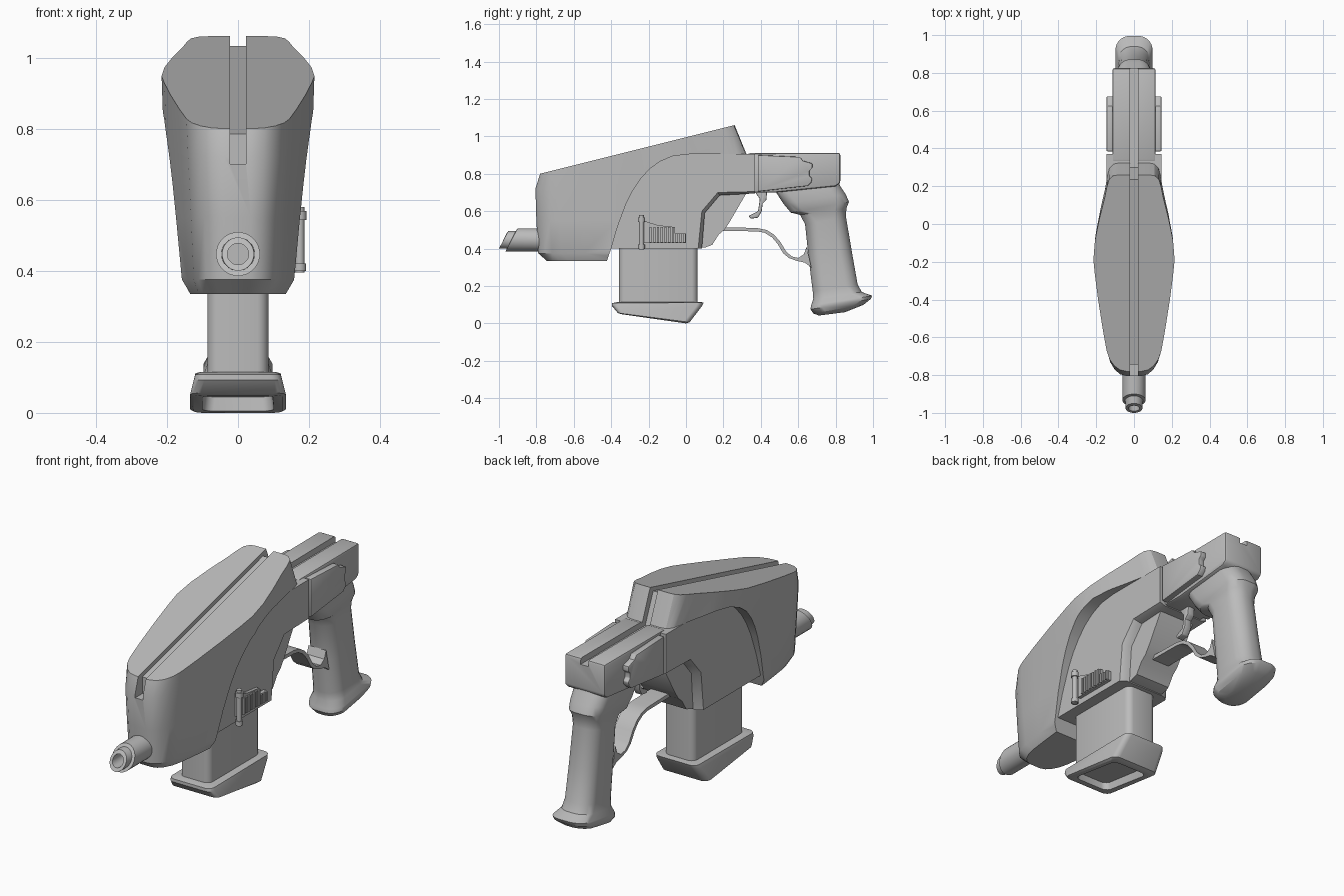
import bpy, bmesh, math
from mathutils import Vector

grey = bpy.data.materials.new("matte grey")
grey.diffuse_color = (0.5, 0.5, 0.5, 1)


def finish(name, bm, bevel=0.0, cutters=()):
    """Turn a bmesh into a shaded object, with optional cuts and edge bevel."""
    bmesh.ops.recalc_face_normals(bm, faces=bm.faces)
    mesh = bpy.data.meshes.new(name)
    bm.to_mesh(mesh)
    bm.free()
    ob = bpy.data.objects.new(name, mesh)
    bpy.context.collection.objects.link(ob)
    mesh.materials.append(grey)
    bpy.ops.object.select_all(action='DESELECT')
    ob.select_set(True)
    bpy.context.view_layer.objects.active = ob
    if bevel:
        m = ob.modifiers.new("bevel", 'BEVEL')
        m.width, m.segments, m.limit_method = bevel, 2, 'ANGLE'
        m.angle_limit = math.radians(40)
        bpy.ops.object.modifier_apply(modifier=m.name)
    for c in cutters:
        m = ob.modifiers.new("cut", 'BOOLEAN')
        m.operation, m.object, m.solver = 'DIFFERENCE', c, 'EXACT'
        bpy.ops.object.modifier_apply(modifier=m.name)
    bpy.ops.object.shade_smooth_by_angle(angle=math.radians(32))
    return ob


def skin(name, rings, **kw):
    """Bridge equal-length rings of points and cap both ends."""
    bm = bmesh.new()
    vs = [[bm.verts.new(p) for p in ring] for ring in rings]
    n = len(rings[0])
    for a, b in zip(vs, vs[1:]):
        for i in range(n):
            j = (i + 1) % n
            bm.faces.new((a[i], a[j], b[j], b[i]))
    bm.faces.new(vs[0])
    bm.faces.new(vs[-1])
    return finish(name, bm, **kw)


def prism(name, layers, x=0.0, **kw):
    """Symmetric side profile: layers are (half width, [(y, z)...]), outermost first."""
    seq = [(-w, p) for w, p in layers] + [(w, p) for w, p in reversed(layers)]
    return skin(name, [[(x + w, a, b) for a, b in p] for w, p in seq], **kw)


def loft(name, sections, radius, k=6, **kw):
    """Rounded sections, each spanning two (y, z) points with a half width."""
    rings = []
    for ay, az, by, bz, hw in sections:
        a, b = Vector((0, ay, az)), Vector((0, by, bz))
        c, u, h = (a + b) / 2, (b - a).normalized(), (b - a).length / 2
        ru, rx = min(radius, h), min(radius, hw)
        ring = []
        for q, (su, sx) in enumerate(((1, 1), (-1, 1), (-1, -1), (1, -1))):
            for i in range(k):
                t = math.pi / 2 * (q + (i + 0.5) / k)
                p = c + u * (su * (h - ru) + ru * math.cos(t))
                p.x = sx * (hw - rx) + rx * math.sin(t)
                ring.append(p)
        rings.append(ring)
    return skin(name, rings, **kw)


def helper(ob):
    ob.hide_render = True
    ob.hide_set(True)
    return ob


# Cutters: sight groove along the top, and the receiver opening in the shroud
groove = helper(prism("groove_cutter", [(0.022, [
    (-0.85, 0.70), (-0.745, 0.70), (-0.745, 0.785), (0.235, 1.033),
    (0.30, 0.88), (0.95, 0.88), (0.95, 1.2), (-0.85, 1.2)])]))
arch = [(-0.40, 0.40), (-0.365, 0.52), (-0.32, 0.64), (-0.285, 0.71), (-0.245, 0.77),
        (-0.195, 0.825), (-0.14, 0.865), (-0.07, 0.895), (0.02, 0.905)]
opening = helper(prism("opening_cutter", [(0.5, [(-0.435, 0.30)] + arch + [
    (0.6, 0.905), (0.6, 0.30)])]))

# Shroud: plan outline stacked up to a sloping top
outline = [(0.04, -0.78), (0.075, -0.772), (0.105, -0.75), (0.13, -0.715), (0.145, -0.67),
           (0.165, -0.56), (0.19, -0.40), (0.207, -0.27), (0.215, -0.19), (0.207, -0.09),
           (0.185, 0.02), (0.155, 0.14), (0.143, 0.20), (0.132, 0.235), (0.11, 0.255),
           (0.08, 0.26)]
outline = outline + [(-x, y) for x, y in reversed(outline)]
levels = [(-0.745, 0.38, 0.335, 0.0, 0.76), (-0.79, 0.38, 0.375, 0.0, 0.86),
          (-0.80, 0.38, 0.55, 0.0, 0.91), (-0.805, 0.37, 0.72, 0.06, 0.97),
          (-0.78, 0.26, 0.80, 0.25, 1.0)]
rings = []
for front, rear, z0, slope, sx in levels:
    ring = []
    for x, y in outline:
        yy = front + (y + 0.78) / 1.04 * (rear - front)
        ring.append((x * sx, yy, z0 + slope * (yy - front)))
    rings.append(ring)
skin("shroud", rings, cutters=(opening, groove))

# Receiver with a sloped rim around the rear cut-out
rim_out = [(0.37, 0.905), (0.37, 0.705), (0.17, 0.70), (0.085, 0.60), (0.065, 0.40)]
rim_in = [(0.37, 0.905), (0.37, 0.695), (0.18, 0.685), (0.10, 0.59), (0.085, 0.40)]
prism("receiver", [(0.145, arch + rim_out), (0.115, arch + rim_in)], cutters=(groove,))
prism("receiver_web", [(0.10, [
    (0.0, 0.405), (0.10, 0.405), (0.14, 0.42), (0.175, 0.475), (0.205, 0.50),
    (0.235, 0.545), (0.325, 0.70), (0.325, 0.73), (0.0, 0.73)])])
prism("rear_receiver", [(0.115, [
    (0.33, 0.91), (0.825, 0.912), (0.825, 0.75), (0.80, 0.733),
    (0.48, 0.70), (0.33, 0.70)])], bevel=0.012, cutters=(groove,))

# Side plates with notched rear ends
plate = [(0.385, 0.90), (0.61, 0.89), (0.625, 0.87), (0.675, 0.855), (0.675, 0.83),
         (0.66, 0.815), (0.66, 0.79), (0.675, 0.775), (0.67, 0.755), (0.65, 0.735),
         (0.385, 0.705)]
for side in (-1, 1):
    prism("side_plate", [(0.0175, plate)], x=side * 0.1275, bevel=0.004)

# Barrel with slanted hollow muzzle
loft("barrel", [
    (-0.76, 0.385, -0.76, 0.509, 0.062), (-0.965, 0.385, -0.90, 0.509, 0.062),
    (-0.958, 0.40, -0.91, 0.494, 0.047), (-1.0, 0.40, -0.95, 0.494, 0.045),
    (-0.99, 0.417, -0.962, 0.477, 0.03), (-0.88, 0.417, -0.88, 0.477, 0.03)], 1.0)

# Magazine and flared base with a recessed underside
loft("magazine", [(-0.358, 0.10, 0.062, 0.10, 0.086),
                  (-0.358, 0.45, 0.062, 0.45, 0.086)], 0.035)
loft("magazine_base", [
    (-0.365, 0.115, 0.07, 0.115, 0.105), (-0.395, 0.108, 0.095, 0.112, 0.12),
    (-0.395, 0.092, 0.085, 0.092, 0.125), (-0.365, 0.056, 0.02, 0.006, 0.135),
    (-0.35, 0.05, 0.0, 0.0, 0.125), (-0.325, 0.048, -0.025, 0.005, 0.10),
    (-0.325, 0.085, -0.02, 0.045, 0.095)], 0.035)

# Grip
loft("grip", [
    (0.71, 0.042, 0.85, 0.06, 0.05), (0.68, 0.053, 0.95, 0.10, 0.085),
    (0.665, 0.075, 0.988, 0.13, 0.098), (0.668, 0.095, 0.996, 0.148, 0.098),
    (0.68, 0.13, 0.94, 0.168, 0.086), (0.677, 0.17, 0.918, 0.21, 0.082),
    (0.655, 0.35, 0.888, 0.38, 0.08), (0.636, 0.53, 0.856, 0.57, 0.08),
    (0.61, 0.58, 0.858, 0.615, 0.084), (0.56, 0.592, 0.872, 0.65, 0.092),
    (0.52, 0.64, 0.855, 0.69, 0.096), (0.475, 0.71, 0.825, 0.735, 0.096),
    (0.475, 0.75, 0.815, 0.76, 0.09)], 0.075)

# Trigger and guard
prism("trigger", [(0.02, [
    (0.365, 0.73), (0.37, 0.70), (0.395, 0.665), (0.385, 0.60), (0.335, 0.575),
    (0.345, 0.56), (0.385, 0.565), (0.405, 0.60), (0.41, 0.64), (0.43, 0.66),
    (0.435, 0.73)])], bevel=0.005)
guard_top = [(0.18, 0.515), (0.38, 0.51), (0.43, 0.50), (0.47, 0.475), (0.505, 0.435),
             (0.535, 0.385), (0.565, 0.358), (0.60, 0.35), (0.63, 0.37), (0.645, 0.41)]
guard_low = [(0.67, 0.30), (0.635, 0.325), (0.59, 0.335), (0.55, 0.35), (0.52, 0.375),
             (0.49, 0.425), (0.46, 0.46), (0.42, 0.485), (0.38, 0.492), (0.18, 0.495)]
prism("trigger_guard", [(0.05, guard_top + guard_low)])

# Ribbed catch and its pin on the right side
prism("catch_plate", [(0.012, [(-0.23, 0.43), (0.0, 0.43), (0.0, 0.48), (-0.06, 0.48),
                               (-0.06, 0.515), (-0.15, 0.525), (-0.23, 0.55)])], x=0.15)
for i in range(10):
    y, top = -0.195 + i * 0.02, 0.515 if i < 7 else 0.48
    prism("catch_rib", [(0.012, [(y, 0.432), (y + 0.011, 0.432),
                                 (y + 0.011, top), (y, top)])], x=0.16)
for z, r, h in ((0.487, 0.013, 0.185), (0.41, 0.018, 0.022), (0.555, 0.019, 0.025)):
    bm = bmesh.new()
    bmesh.ops.create_cone(bm, cap_ends=True, segments=16, radius1=r, radius2=r, depth=h)
    bmesh.ops.translate(bm, verts=bm.verts, vec=(0.174, -0.238, z))
    finish("catch_pin", bm)
